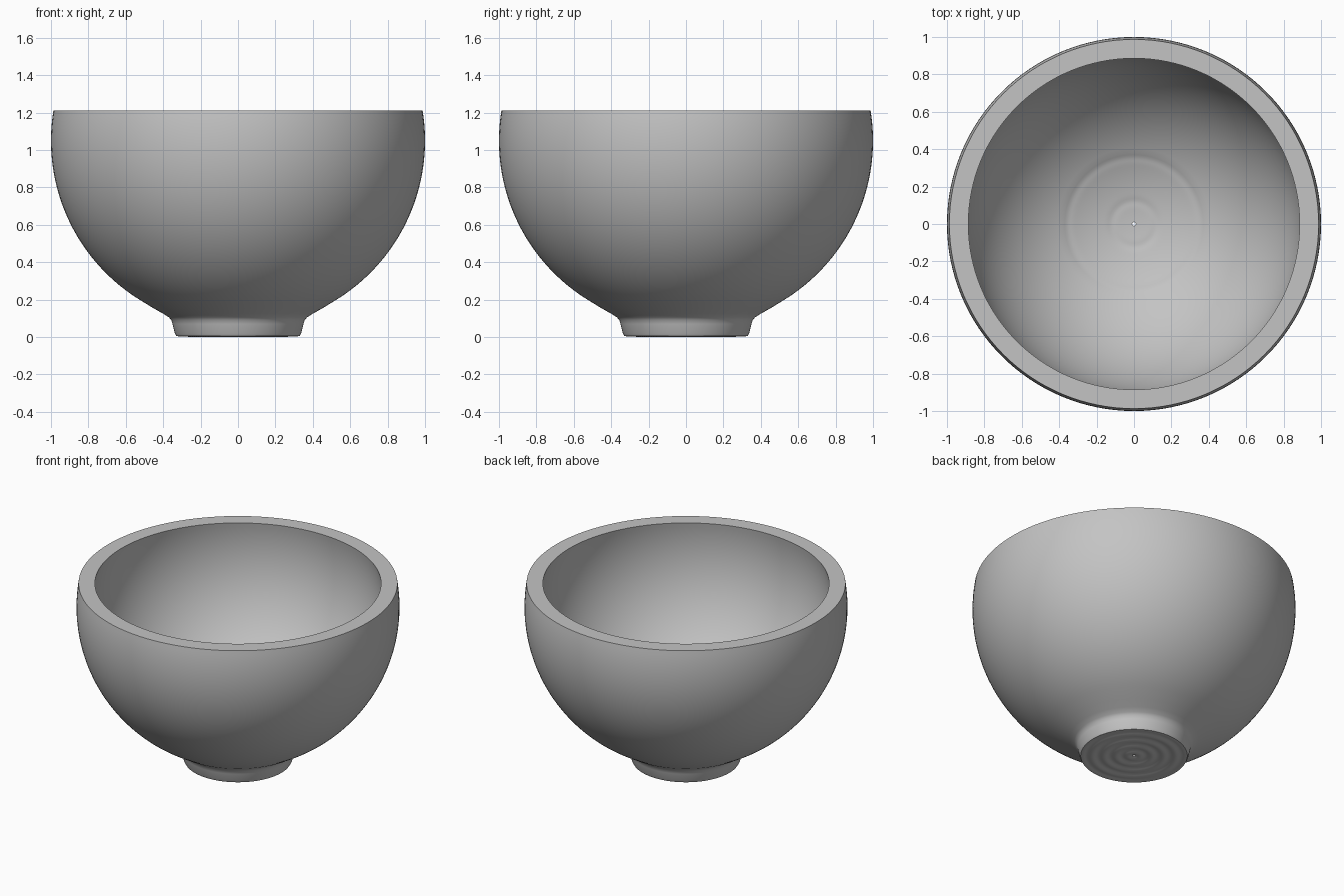
import bpy, bmesh, math

cube = bpy.data.objects.get("Cube")
if cube:
    bpy.data.objects.remove(cube, do_unlink=True)

# Grey clay
clay = bpy.data.materials.new("grey_clay")
clay.use_nodes = True
grey = (0.55, 0.55, 0.55, 1)
clay.diffuse_color = grey
bsdf = clay.node_tree.nodes["Principled BSDF"]
bsdf.inputs["Base Color"].default_value = grey
bsdf.inputs["Roughness"].default_value = 0.6

CENTER, RIM, HOLE = 1.05, 1.21, 0.01


def arc(radius, start, end, steps):
    """Points on a circle about the bowl centre, angles measured up from straight down."""
    angles = [start + (end - start) * i / steps for i in range(steps + 1)]
    return [(radius * math.sin(a), CENTER - radius * math.cos(a)) for a in angles]


def rim_angle(radius):
    return math.pi / 2 + math.asin((RIM - CENTER) / radius)


# Underside with faint turning rings, out to the foot
profile = []
for i in range(33):
    r = HOLE + (0.315 - HOLE) * i / 32
    profile.append((r, 0.004 + 0.003 * math.cos(r * 85)))

# Foot ring flaring into the body
profile += [(0.33, 0.005), (0.338, 0.02), (0.35, 0.07), (0.357, 0.092),
            (0.37, 0.106), (0.40, 0.125), (0.45, 0.153)]

# Round outer wall, flat rim and inner wall
profile += arc(1.0, math.asin(0.52), rim_angle(1.0), 40)
profile += arc(0.9, rim_angle(0.9), math.asin(0.38 / 0.9), 40)

# Inner floor with shallow turning rings
for r, z in arc(0.9, math.asin(0.37 / 0.9), math.asin(HOLE / 0.9), 32):
    groove = sum(math.exp(-((r - c) / 0.02) ** 2) for c in (0.355, 0.12))
    profile.append((r, z - 0.003 * groove))

# Lathe the closed profile around the vertical axis
bm = bmesh.new()
verts = [bm.verts.new((r, 0, z)) for r, z in profile]
edges = [bm.edges.new((verts[i - 1], verts[i])) for i in range(len(verts))]
bmesh.ops.spin(bm, geom=verts + edges, cent=(0, 0, 0), axis=(0, 0, 1),
               angle=math.tau, steps=128, use_merge=True)
bmesh.ops.remove_doubles(bm, verts=bm.verts, dist=0.00005)
bmesh.ops.recalc_face_normals(bm, faces=bm.faces)

mesh = bpy.data.meshes.new("bowl")
bm.to_mesh(mesh)
bm.free()
mesh.materials.append(clay)
bowl = bpy.data.objects.new("bowl", mesh)
bpy.context.collection.objects.link(bowl)
bpy.context.view_layer.objects.active = bowl
bowl.select_set(True)
bpy.ops.object.shade_smooth_by_angle(angle=math.radians(40))
